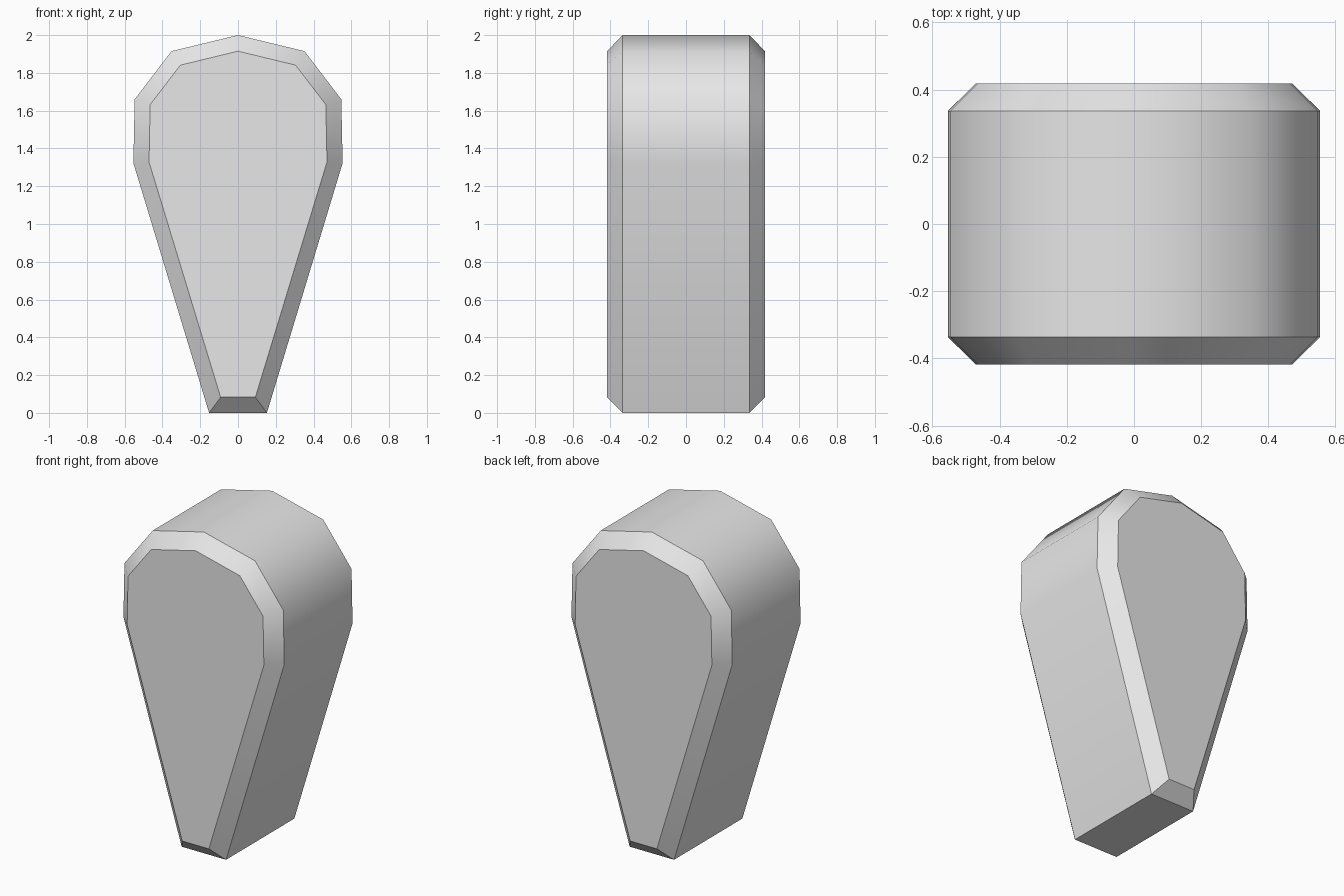
import bpy
import bmesh
from math import radians

cube = bpy.data.objects.get("Cube")
if cube:
    bpy.data.objects.remove(cube, do_unlink=True)

# Single light grey material
grey = bpy.data.materials.new("light_grey")
grey.use_nodes = True
colour = (0.8, 0.8, 0.8, 1)
grey.diffuse_color = colour
grey.node_tree.nodes["Principled BSDF"].inputs["Base Color"].default_value = colour

# Right halves of the teardrop outlines, from tip to crown
outer = [(0.153, 0), (0.554, 1.323), (0.547, 1.66), (0.352, 1.915), (0, 2)]
inner = [(0.092, 0.083), (0.471, 1.328), (0.465, 1.632), (0.305, 1.841), (0, 1.915)]


def ring(bm, half, y):
    """Mirror a half outline and place it as a closed loop at depth y."""
    outline = half + [(-x, z) for x, z in reversed(half[:-1])]
    return [bm.verts.new((x, y, z)) for x, z in outline]


# Chamfered teardrop: four rings from front to back
bm = bmesh.new()
rings = [ring(bm, half, y) for half, y in
         [(inner, -0.418), (outer, -0.336), (outer, 0.336), (inner, 0.418)]]
for a, b in zip(rings, rings[1:]):
    for i in range(len(a)):
        j = (i + 1) % len(a)
        bm.faces.new((a[i], a[j], b[j], b[i]))
bm.faces.new(rings[0])
bm.faces.new(rings[-1])
bmesh.ops.recalc_face_normals(bm, faces=bm.faces)

mesh = bpy.data.meshes.new("teardrop_body")
bm.to_mesh(mesh)
bm.free()
mesh.materials.append(grey)
body = bpy.data.objects.new("teardrop_body", mesh)
bpy.context.collection.objects.link(body)

# Smooth around the crown, crisp at the chamfers and tip
bpy.ops.object.select_all(action="DESELECT")
body.select_set(True)
bpy.context.view_layer.objects.active = body
bpy.ops.object.shade_smooth_by_angle(angle=radians(42))
